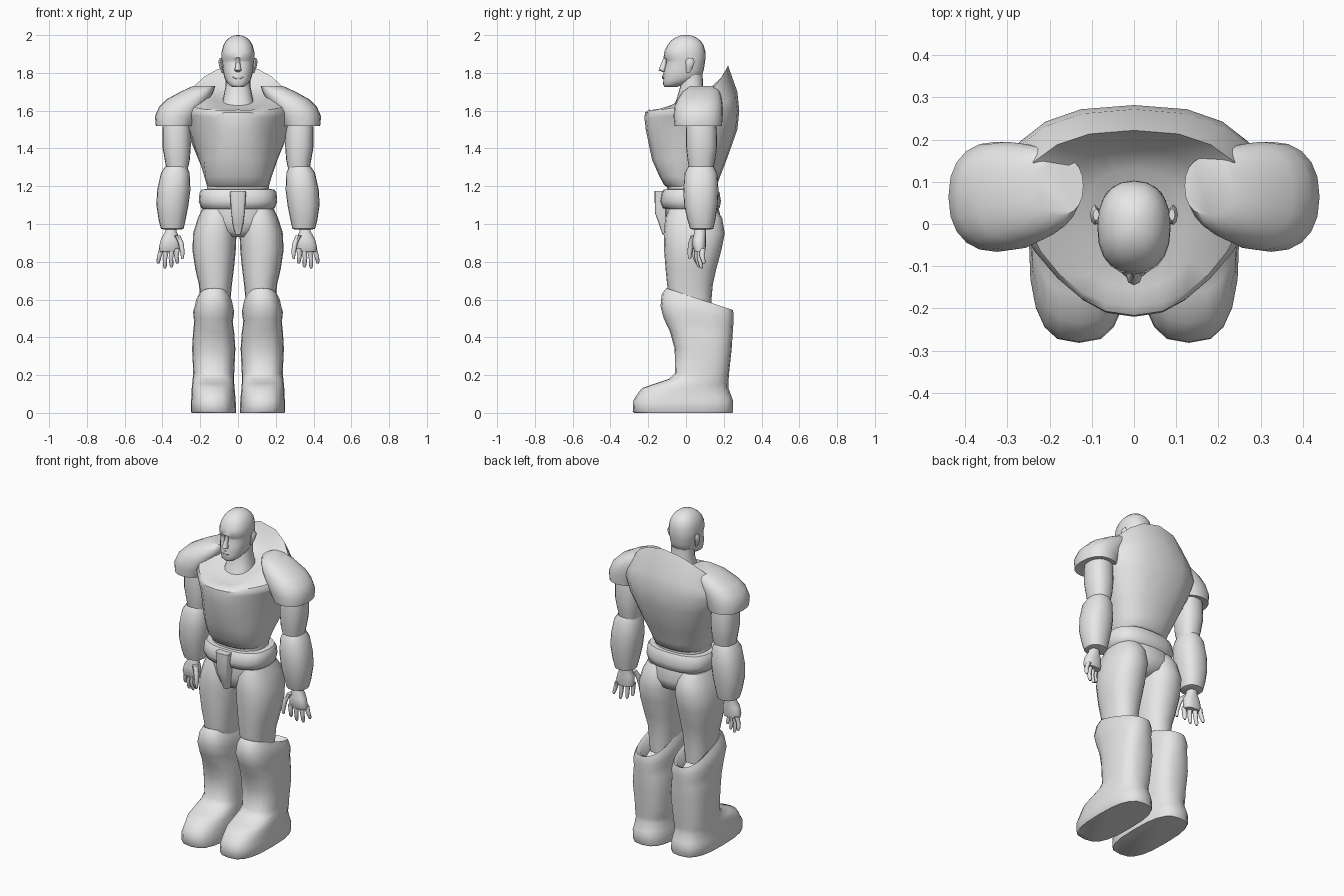
import bpy, bmesh, math

grey = bpy.data.materials.new("plain grey")
grey.diffuse_color = (0.8, 0.8, 0.8, 1)


def spow(v, p):
    return math.copysign(abs(v) ** p, v)


def ring(zf, zb, x0, x1, yf, yb, n=2.3, taper=0.0, droop=0.0, seg=20):
    """Superellipse loop; height runs from zf (front) to zb (back), taper widens the back."""
    cx, rx, cy, ry = (x0 + x1) / 2, (x1 - x0) / 2, (yf + yb) / 2, (yb - yf) / 2
    pts = []
    for i in range(seg):
        a = 2 * math.pi * i / seg
        c, s = spow(math.cos(a), 2 / n), spow(math.sin(a), 2 / n)
        x = cx + rx * c * (1 + taper * min(s, 0.3))
        pts.append((x, cy + ry * s, zf + (zb - zf) * (s + 1) / 2 - droop * x * x))
    return pts


def loft(name, rings, pair=False, angle=50):
    """Skin a stack of loops, cap the ends; pair adds the mirrored copy."""
    bm = bmesh.new()
    for side in ((1, -1) if pair else (1,)):
        loops = [[bm.verts.new((side * x, y, z)) for x, y, z in r] for r in rings]
        n = len(loops[0])
        for a, b in zip(loops, loops[1:]):
            for i in range(n):
                j = (i + 1) % n
                bm.faces.new((a[i], a[j], b[j], b[i]))
        bm.faces.new(loops[0])
        bm.faces.new(loops[-1])
    bmesh.ops.recalc_face_normals(bm, faces=bm.faces)
    me = bpy.data.meshes.new(name)
    bm.to_mesh(me)
    bm.free()
    me.materials.append(grey)
    ob = bpy.data.objects.new(name, me)
    bpy.context.collection.objects.link(ob)
    bpy.ops.object.select_all(action='DESELECT')
    ob.select_set(True)
    bpy.context.view_layer.objects.active = ob
    bpy.ops.object.shade_smooth_by_angle(angle=math.radians(angle))
    return ob


def mid(z, rx, yf, yb, **k):
    """Level loop centred on x = 0."""
    return ring(z, z, -rx, rx, yf, yb, **k)


def limb(z, x0, x1, yf, yb, **k):
    """Level loop of a side part."""
    return ring(z, z, x0, x1, yf, yb, **k)


def blob(z, x, y, rx, ry, seg=8):
    """Small round loop around a centre."""
    return ring(z, z, x - rx, x + rx, y - ry, y + ry, 2, seg=seg)


# Head with jaw, eye recess and brow
loft("head", [
    mid(1.725, .030, -.112, -.05), mid(1.738, .050, -.122, -.01),
    mid(1.76, .066, -.120, .05), mid(1.785, .075, -.122, .085),
    mid(1.82, .081, -.115, .095), mid(1.852, .084, -.107, .10),
    mid(1.868, .086, -.106, .102), mid(1.882, .087, -.119, .103),
    mid(1.915, .086, -.114, .102), mid(1.945, .078, -.10, .094),
    mid(1.97, .064, -.08, .078), mid(1.988, .044, -.055, .054),
    mid(1.998, .020, -.028, .028), mid(2.0, .006, -.01, .01)])
loft("nose", [blob(1.806, 0, -.115, .012, .012), blob(1.814, 0, -.124, .019, .021),
              blob(1.83, 0, -.121, .014, .018), blob(1.88, 0, -.108, .009, .012)])
loft("lips", [blob(1.768, 0, -.115, .018, .010), blob(1.777, 0, -.117, .028, .011),
              blob(1.788, 0, -.115, .02, .010)])
loft("ears", [blob(1.80, .080, .012, .006, .010), blob(1.83, .088, .018, .010, .018),
              blob(1.86, .093, .022, .011, .024), blob(1.878, .090, .022, .007, .014)], True)
loft("neck", [mid(1.58, .10, -.09, .13), mid(1.66, .080, -.05, .105),
              mid(1.73, .066, -.03, .09), mid(1.79, .066, -.03, .088)])

# Breastplate: wide slanted shell ending in a high back collar
loft("chest_armour", [
    mid(1.19, .155, -.09, .14), mid(1.205, .165, -.115, .165),
    mid(1.25, .178, -.14, .18, n=2.5),
    ring(1.34, 1.34, -.205, .205, -.18, .215, 2.6, .2),
    ring(1.50, 1.50, -.255, .255, -.213, .272, 2.6, .4),
    ring(1.56, 1.60, -.285, .285, -.22, .282, 2.5, .42),
    ring(1.59, 1.70, -.29, .29, -.217, .272, 2.4, .40, .7),
    ring(1.605, 1.84, -.26, .26, -.195, .222, 2.4, .30, 1.3),
    ring(1.60, 1.74, -.17, .17, -.15, .185, 2.3, .1),
    ring(1.62, 1.69, -.12, .12, -.09, .13)], angle=40)

# Shoulder guards
loft("shoulder_guards", [
    limb(1.525, .25, .40, -.03, .16), limb(1.52, .235, .435, -.060, .19),
    limb(1.57, .21, .440, -.066, .195), limb(1.62, .18, .418, -.062, .195),
    limb(1.66, .15, .378, -.045, .19), limb(1.70, .13, .305, -.02, .18),
    limb(1.73, .12, .24, .02, .16)], True)

# Arms
loft("upper_arms", [
    limb(1.60, .26, .39, .01, .15), limb(1.50, .25, .40, .0, .163),
    limb(1.41, .25, .400, .0, .165), limb(1.34, .255, .388, .008, .155),
    limb(1.27, .27, .375, .02, .14)], True)
loft("forearm_guards", [
    limb(1.295, .29, .375, .03, .13), limb(1.305, .270, .385, .012, .148),
    limb(1.27, .256, .408, -.008, .165), limb(1.18, .252, .428, -.014, .172),
    limb(1.10, .262, .432, -.01, .168), limb(1.02, .278, .42, .008, .155),
    limb(.975, .288, .408, .022, .145), limb(.97, .305, .39, .04, .125)], True)

# Hands
loft("palms", [
    limb(1.0, .325, .380, .050, .11), limb(.96, .325, .385, .045, .105),
    limb(.92, .308, .408, .035, .105), limb(.88, .305, .418, .035, .105),
    limb(.855, .312, .415, .045, .10)], True)
for i, (xa, xb, y, tip) in enumerate([(.322, .322, .05, .79), (.35, .352, .062, .77),
                                      (.378, .387, .075, .765), (.403, .422, .088, .79)]):
    h = .87 - tip
    loft(f"finger_{i + 1}", [
        blob(.87, xa, y, .014, .016), blob(.87 - h * .5, (xa + xb) / 2 + .004, y - .003, .012, .013),
        blob(tip + .012, xb, y + .005, .010, .011), blob(tip, xb, y + .007, .005, .006)], True)
loft("thumbs", [blob(.94, .322, .045, .016, .02), blob(.90, .302, .028, .014, .016),
                blob(.85, .294, .020, .012, .013), blob(.815, .295, .020, .006, .007)], True)

# Waist, belt, hanging front plate and hips
loft("waist", [mid(1.08, .17, -.10, .15), mid(1.25, .16, -.10, .15)])
loft("belt", [
    mid(1.075, .18, -.10, .165), mid(1.085, .195, -.125, .178, n=2.6),
    mid(1.12, .208, -.138, .185, n=2.6), mid(1.165, .204, -.13, .178, n=2.6),
    mid(1.183, .192, -.118, .168, n=2.6), mid(1.185, .16, -.09, .14)])
loft("front_plate", [
    mid(.945, .014, -.125, -.08, n=5), mid(1.0, .028, -.143, -.08, n=5),
    mid(1.06, .036, -.165, -.09, n=5), mid(1.175, .043, -.166, -.10, n=5)])
loft("hips", [
    mid(.93, .05, -.07, .10), mid(.96, .13, -.10, .17),
    mid(1.02, .20, -.112, .188), mid(1.10, .185, -.11, .168)])

# Legs
loft("thighs", [
    limb(1.08, .03, .19, -.09, .16), limb(1.03, .012, .213, -.11, .192),
    limb(.95, .008, .238, -.118, .205), limb(.86, .012, .241, -.116, .187),
    limb(.76, .022, .226, -.108, .16), limb(.68, .032, .207, -.10, .142),
    limb(.60, .04, .20, -.09, .135), limb(.52, .05, .19, -.07, .13)], True)

# Tall boots with a slanted rim and swelling knee
loft("boots", [
    limb(0, .012, .245, -.275, .245, n=2.8), limb(.008, .010, .250, -.282, .25, n=2.8),
    limb(.06, .012, .250, -.280, .25, n=2.8), limb(.085, .014, .246, -.268, .242, n=2.7),
    limb(.13, .018, .245, -.235, .225, n=2.6), limb(.155, .02, .243, -.165, .224, n=2.6),
    limb(.18, .02, .24, -.09, .226, n=2.6), limb(.21, .02, .237, -.058, .228, n=2.6),
    limb(.34, .014, .243, -.06, .242, n=2.7),
    ring(.43, .42, .020, .238, -.085, .247, 2.6),
    ring(.50, .46, .028, .232, -.118, .25, 2.6),
    ring(.565, .50, .02, .238, -.135, .252, 2.6),
    ring(.63, .53, .030, .225, -.128, .251, 2.5),
    ring(.66, .545, .042, .212, -.105, .248, 2.5),
    ring(.645, .535, .055, .195, -.08, .222, 2.5),
    ring(.56, .47, .07, .18, -.05, .19, 2.4)], True)
